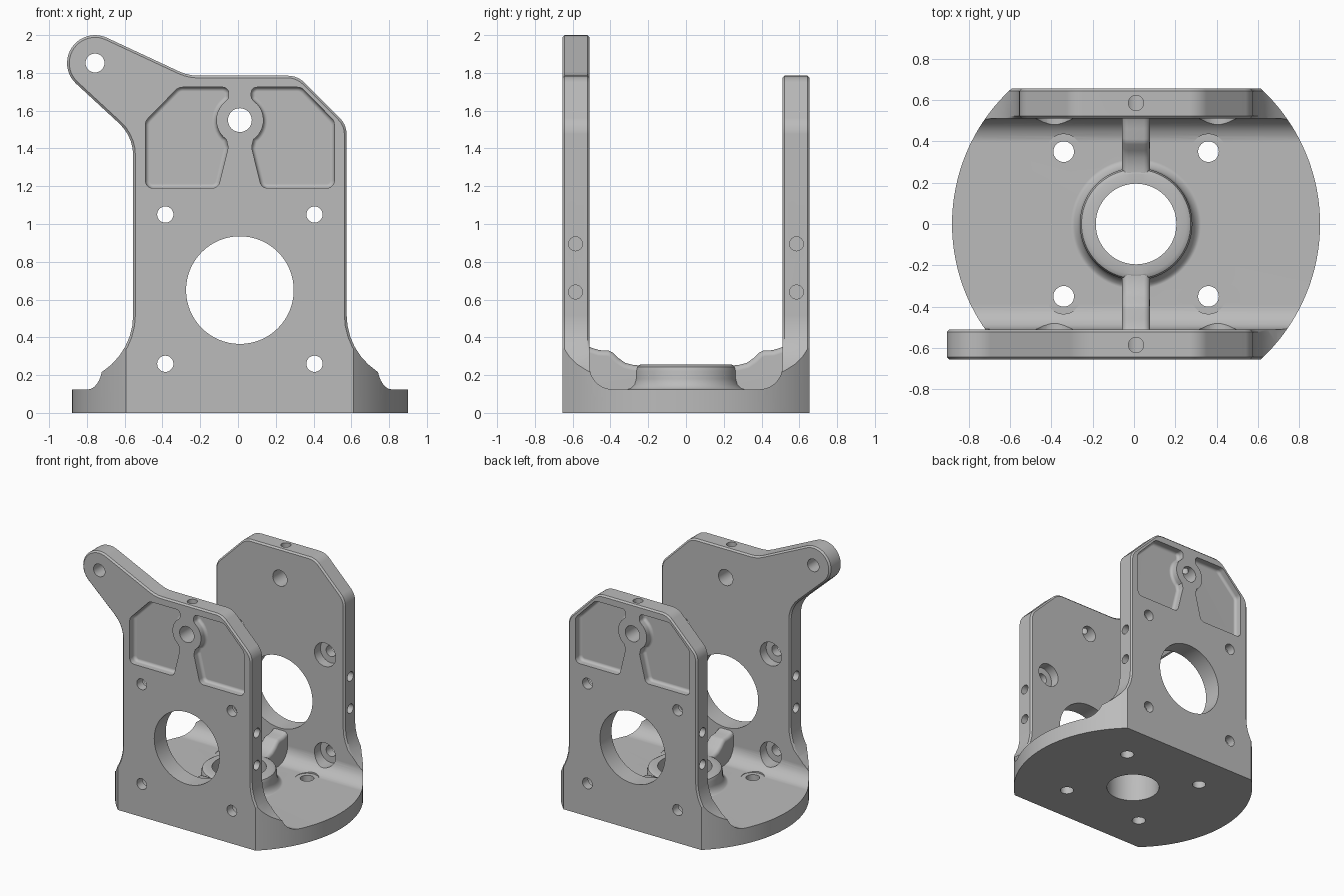
import bpy, bmesh, math
from mathutils import Vector, Matrix

X0 = 0.01            # centre line of the bracket
INNER, OUTER = 0.51, 0.655   # wall faces, measured from y = 0

cube = bpy.data.objects.get("Cube")
if cube:
    bpy.data.objects.remove(cube, do_unlink=True)


def finish(name, bm):
    bmesh.ops.recalc_face_normals(bm, faces=bm.faces[:])
    mesh = bpy.data.meshes.new(name)
    bm.to_mesh(mesh)
    bm.free()
    obj = bpy.data.objects.new(name, mesh)
    bpy.context.collection.objects.link(obj)
    return obj


def rounded(corners):
    """Outline with an optional radius as third value of a corner."""
    out = []
    for i, c in enumerate(corners):
        p = Vector(c[:2])
        if len(c) < 3:
            out.append(p)
            continue
        u = (Vector(corners[i - 1][:2]) - p).normalized()
        v = (Vector(corners[(i + 1) % len(corners)][:2]) - p).normalized()
        half = u.angle(v) / 2
        centre = p + (u + v).normalized() * c[2] / math.sin(half)
        t = c[2] / math.tan(half)
        a, b = p + u * t - centre, p + v * t - centre
        sweep = math.pi - 2 * half
        n = max(2, round(sweep / math.radians(9)))
        sign = 1 if a.x * b.y - a.y * b.x > 0 else -1
        for k in range(n + 1):
            out.append(centre + Matrix.Rotation(sign * sweep * k / n, 2) @ a)
    return out


def prism(name, outline, axis, lo, hi, bevel=0, segments=1, pick=None):
    """Extrude an outline along x or y; bevel the cap edges that pick accepts."""
    bm = bmesh.new()
    place = (lambda p, d: (d, p[0], p[1])) if axis == "x" else (lambda p, d: (p[0], d, p[1]))
    ring_a = [bm.verts.new(place(p, lo)) for p in outline]
    ring_b = [bm.verts.new(place(p, hi)) for p in outline]
    caps = [bm.faces.new(ring_a), bm.faces.new(ring_b)]
    for i in range(len(outline)):
        bm.faces.new((ring_a[i - 1], ring_a[i], ring_b[i], ring_b[i - 1]))
    bmesh.ops.recalc_face_normals(bm, faces=bm.faces[:])
    if bevel:
        edges = [e for f in caps for e in f.edges if all(pick(v.co) for v in e.verts)]
        bmesh.ops.bevel(bm, geom=edges, offset=bevel, segments=segments,
                        profile=0.5, affect="EDGES")
    return finish(name, bm)


def lathe(name, profile, steps=128):
    bm = bmesh.new()
    vs = [bm.verts.new((r, 0, z)) for r, z in profile]
    es = [bm.edges.new(pair) for pair in zip(vs, vs[1:])]
    bmesh.ops.spin(bm, geom=vs + es, cent=(0, 0, 0), axis=(0, 0, 1),
                   angle=2 * math.pi, steps=steps)
    bmesh.ops.remove_doubles(bm, verts=bm.verts[:], dist=1e-5)
    bmesh.ops.translate(bm, verts=bm.verts[:], vec=(X0, 0, 0))
    return finish(name, bm)


def combine(target, tool, operation):
    mod = target.modifiers.new("combine", "BOOLEAN")
    mod.operation, mod.solver, mod.object = operation, "EXACT", tool
    deps = bpy.context.evaluated_depsgraph_get()
    mesh = bpy.data.meshes.new_from_object(target.evaluated_get(deps))
    target.modifiers.clear()
    target.data = mesh
    bpy.data.objects.remove(tool, do_unlink=True)


def drill(centre, axis, radius, length):
    turn = {"x": Matrix.Rotation(math.pi / 2, 4, "Y"),
            "y": Matrix.Rotation(math.pi / 2, 4, "X"), "z": Matrix()}[axis]
    bm = bmesh.new()
    bmesh.ops.create_cone(bm, cap_ends=True, segments=64 if radius > 0.15 else 32,
                          radius1=radius, radius2=radius, depth=length,
                          matrix=Matrix.Translation(centre) @ turn)
    combine(bracket, finish("drill", bm), "DIFFERENCE")


def polar(cx, cz, r, start, end, n):
    angles = [math.radians(start + (end - start) * k / n) for k in range(n + 1)]
    return [(cx + r * math.cos(a), cz + r * math.sin(a)) for a in angles]


# Wall outlines: flared foot, straight sides, chamfered top
def half_outline(side, half, base):
    return [(X0 + side * 0.95, base), (X0 + side * 0.95, 0.14),
            (X0 + side * half, 0.244, 0.36), (X0 + side * half, 1.525, 0.12),
            (X0 + side * 0.305, 1.785, 0.12)]


def wall_outline(half=0.565, base=0):
    return rounded(half_outline(1, half, base) + half_outline(-1, half, base)[::-1])


# Front wall replaces its upper right corner by an ear
ear = [(-0.263, 1.785, 0.24)] + polar(-0.757, 1.852, 0.148, 64, 227.4, 20) + [(-0.555, 1.464, 0.23)]
front_outline = rounded(half_outline(1, 0.565, 0) + ear + half_outline(-1, 0.565, 0)[2::-1])

# Floor with fillets rising into the walls
fillet = polar(0.39, 0.245, 0.12, 0, -90, 10)
side = [(0.65, 0), (0.65, 0.1), (0.515, 0.1), (0.515, 0.245)] + fillet
bracket = prism("bracket", side + [(-y, z) for y, z in side[::-1]], "x", -1.2, 1.2)
combine(bracket, prism("trim", wall_outline(0.563, -0.1), "y", -1, 1), "INTERSECT")

# Two walls with chamfered rims
above_foot = lambda co: co.z > 0.26
for name, outline, lo, hi in (("front_wall", front_outline, -OUTER, -INNER),
                              ("back_wall", wall_outline(), INNER, OUTER)):
    combine(bracket, prism(name, outline, "y", lo, hi, 0.012, 1, above_foot), "UNION")

# Round the foot to a disc, leaving everything above it untouched
combine(bracket, lathe("round_trim", [(0, -0.2), (0.89, -0.2), (0.89, 0.9), (2, 0.9),
                                      (2, 3), (0, 3)]), "INTERSECT")

# Raised ring and the ribs that tie it to the walls
combine(bracket, lathe("floor_ring", [(0, 0.06), (0.33, 0.06), (0.33, 0.12), (0.3, 0.13),
                                      (0.28, 0.15), (0.272, 0.18), (0.272, 0.22),
                                      (0.264, 0.243), (0.243, 0.255), (0, 0.255)], 96), "UNION")
rib = [(0.22, 0.08), (0.53, 0.08), (0.53, 0.36), (0.5, 0.345), (0.46, 0.332), (0.41, 0.33),
       (0.385, 0.318), (0.355, 0.288), (0.32, 0.264), (0.275, 0.253), (0.22, 0.25)]
for s in (1, -1):
    combine(bracket, prism("rib", [(s * y, z) for y, z in rib], "x", X0 - 0.068, X0 + 0.068,
                           0.03, 3, lambda co: co.z > 0.2), "UNION")

# Pockets on the outer faces, either side of the axle boss
pocket = rounded([(0.115, 1.19, 0.04), (0.5, 1.19, 0.04), (0.5, 1.545, 0.05),
                  (0.325, 1.724, 0.05), (0.06, 1.724, 0.03), (0.06, 1.665, 0.03)]
                 + polar(0, 1.55, 0.125, 40, -55, 10) + [(0.062, 1.405, 0.04)])
for sx in (1, -1):
    for sy in (1, -1):
        tool = prism("pocket", [(X0 + sx * p[0], p[1]) for p in pocket], "y", sy * 0.595,
                     sy * 0.7, 0.022, 3, lambda co: abs(co.y) < 0.6)
        combine(bracket, tool, "DIFFERENCE")

# Large bores
drill((X0, 0, 0.65), "y", 0.285, 2)
drill((X0, 0, 1.55), "y", 0.063, 2)
drill((X0, 0, 0.1), "z", 0.195, 1)
drill((-0.757, -0.6, 1.852), "y", 0.05, 0.5)

for sx in (1, -1):
    # Wall screw holes, counterbored from the inside
    for z in (1.05, 0.26):
        drill((X0 + sx * 0.395, 0, z), "y", 0.043, 2)
        drill((X0 + sx * 0.395, 0, z), "y", 0.093, 1.17)
    for sy in (1, -1):
        # Floor screw holes with spot faces
        drill((X0 + sx * 0.35, sy * 0.35, 0.1), "z", 0.05, 0.5)
        drill((X0 + sx * 0.35, sy * 0.35, 0.222), "z", 0.085, 0.2)
        # Blind holes in the wall sides
        for z in (0.895, 0.64):
            drill((X0 + sx * 0.565, sy * 0.585, z), "x", 0.037, 0.3)

# Blind holes in the wall tops
for sy in (1, -1):
    drill((X0, sy * 0.585, 1.75), "z", 0.037, 0.35)

# Colour and shading
grey = bpy.data.materials.new("machined_grey")
grey.use_nodes = True
colour = (0.5, 0.5, 0.5, 1)
grey.diffuse_color = colour
grey.node_tree.nodes["Principled BSDF"].inputs["Base Color"].default_value = colour
bracket.data.materials.clear()
bracket.data.materials.append(grey)
bpy.ops.object.select_all(action="DESELECT")
bracket.select_set(True)
bpy.context.view_layer.objects.active = bracket
bpy.ops.object.shade_smooth_by_angle(angle=math.radians(32))
weighted = bracket.modifiers.new("weighted_normals", "WEIGHTED_NORMAL")
weighted.keep_sharp = True
